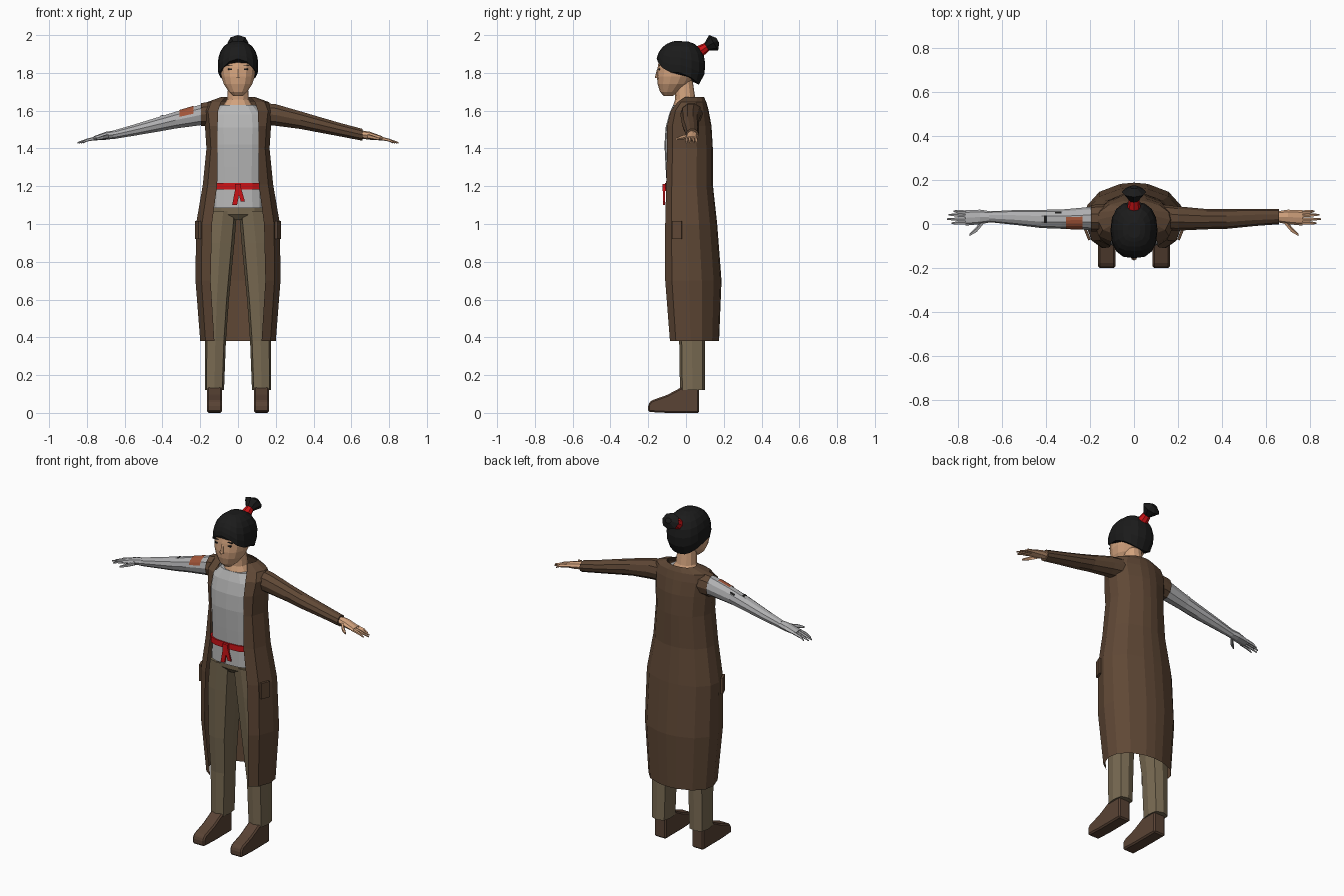
import bpy, bmesh, math
from mathutils import Vector as V

if "Cube" in bpy.data.objects:
    bpy.data.objects.remove(bpy.data.objects["Cube"])


def material(name, r, g, b):
    m = bpy.data.materials.new(name)
    m.diffuse_color = (r, g, b, 1)
    m.use_nodes = True
    m.node_tree.nodes["Principled BSDF"].inputs["Base Color"].default_value = m.diffuse_color
    return m


BROWN = material("coat brown", .115, .064, .036)
KHAKI = material("trouser khaki", .19, .145, .085)
LEATHER = material("boot leather", .10, .056, .035)
SHIRT = material("shirt grey", .47, .47, .47)
METAL = material("metal grey", .43, .43, .44)
SKIN = material("skin", .66, .37, .21)
BLACK = material("hair black", .011, .011, .011)
RED = material("red cloth", .60, .006, .008)
RUST = material("rust patch", .36, .09, .04)


def loft(name, parts, mat, caps=True, closed=True, bevel=0):
    """Skin each list of rings into a surface, all in one object."""
    bm = bmesh.new()
    for rings in parts:
        vs = [[bm.verts.new(p) for p in r] for r in rings]
        n = len(vs[0])
        for a, b in zip(vs, vs[1:]):
            for i in range(n if closed else n - 1):
                j = (i + 1) % n
                bm.faces.new((a[i], a[j], b[j], b[i]))
        if caps and closed:
            bm.faces.new(vs[0])
            bm.faces.new(vs[-1])
    bmesh.ops.recalc_face_normals(bm, faces=bm.faces)
    if bevel:
        bmesh.ops.bevel(bm, geom=bm.edges[:], offset=bevel, segments=1, affect='EDGES')
    me = bpy.data.meshes.new(name)
    bm.to_mesh(me)
    bm.free()
    me.materials.append(mat)
    ob = bpy.data.objects.new(name, me)
    bpy.context.collection.objects.link(ob)
    return ob


def power(c, p):
    return math.copysign(abs(c) ** (2 / p), c)


def zring(z, rx, yf, yb, n=12, p=2.4, cx=0):
    """Rounded horizontal ring between yf (front) and yb (back)."""
    out = []
    for i in range(n):
        a = 2 * math.pi * i / n - math.pi / 2
        out.append((cx + rx * power(math.cos(a), p),
                    (yf + yb) / 2 + (yb - yf) / 2 * power(math.sin(a), p), z))
    return out


def xring(s, x, y, z, ry, rz, n=10):
    """Ring across an arm, on side s."""
    return [(s * x, y + ry * math.cos(2 * math.pi * i / n),
             z + rz * math.sin(2 * math.pi * i / n)) for i in range(n)]


def box(x0, x1, y0, y1, z0, z1):
    return [[(x0, y0, z), (x1, y0, z), (x1, y1, z), (x0, y1, z)] for z in (z0, z1)]


# Coat body: open at the front, (z, opening half width, half width, front y, back y)
def coat_section(z, xin, xs, yf, yb):
    half = [(xin, 0), (xs * .86, .12), (xs, .42), (xs * .95, .65), (xs * .7, .86), (xs * .28, .98)]
    side = [(x, yf + (yb - yf) * t, z) for x, t in half]
    return side + [(0, yb, z)] + [(-x, y, z) for x, y, z in reversed(side)]


coat = [(.38, .125, .20, -.085, .175), (.70, .145, .225, -.11, .188), (1.0, .138, .222, -.11, .165),
        (1.21, .11, .186, -.105, .142), (1.40, .108, .167, -.10, .142), (1.52, .108, .175, -.10, .135),
        (1.60, .105, .185, -.08, .12), (1.645, .09, .165, -.045, .108), (1.672, .065, .09, -.005, .095)]
loft("coat_body", [[coat_section(*c) for c in coat]], BROWN, closed=False)

# Pocket flaps on the coat sides
for s, side in ((1, "left"), (-1, "right")):
    loft(side + "_pocket", [[[(s * .196, -.07, z), (s * .216, -.02, z),
                              (s * .228, -.024, z), (s * .208, -.074, z)] for z in (.92, 1.015)]], BROWN)

# Arms: (x, y, z, y radius, z radius)
ARM = [(.12, .03, 1.585, .06, .06), (.20, .025, 1.577, .055, .060), (.33, .022, 1.55, .046, .049),
       (.42, .023, 1.528, .045, .044), (.55, .03, 1.497, .039, .037), (.66, .033, 1.472, .034, .033)]
loft("coat_sleeve", [[xring(1, *a) for a in ARM]], BROWN)
loft("torn_sleeve", [[xring(-1, .11, .03, 1.585, .062, .064), xring(-1, .165, .027, 1.582, .062, .066),
                      xring(-1, .195, .026, 1.579, .060, .064)]], BROWN, caps=False)
TAPER = [.95, .95, .95, .92, .84, .72]
METAL_ARM = [(x, y, z, ry * k, rz * k) for (x, y, z, ry, rz), k in zip(ARM, TAPER)]
loft("metal_arm", [[xring(-1, *a) for a in METAL_ARM]], METAL)


def arm_point(x, deg, lift=.002):
    """Point just above the metal arm; 0 degrees is the back, 90 the top."""
    for a, b in zip(METAL_ARM, METAL_ARM[1:]):
        if a[0] <= x <= b[0]:
            t = (x - a[0]) / (b[0] - a[0])
            _, y, z, ry, rz = (p + (q - p) * t for p, q in zip(a, b))
            r = math.radians(deg)
            return (-x, y + (ry + lift) * math.cos(r), z + (rz + lift) * math.sin(r))


def arm_patch(name, x0, x1, d0, d1, mat):
    loft(name, [[[arm_point(x0 + (x1 - x0) * i / 2, d0 + (d1 - d0) * j / 5) for j in range(6)]
                 for i in range(3)]], mat, closed=False)


arm_patch("rust_patch", .235, .31, 80, 165, RUST)
arm_patch("elbow_gap", .395, .41, 70, 115, BLACK)
arm_patch("back_gap", .33, .36, 40, 55, BLACK)

# Hands
FINGERS = [(.052, .058, .82), (.037, .042, .842), (.02, .022, .85), (.005, .003, .83)]
for s, name, mat in ((1, "left_hand", SKIN), (-1, "metal_hand", METAL)):
    palm = [xring(s, .645, .033, 1.475, .024, .022, 8), xring(s, .70, .032, 1.467, .033, .021, 8),
            xring(s, .765, .028, 1.453, .035, .011, 8)]
    parts = [palm]
    for y0, y1, tip in FINGERS:
        parts.append([xring(s, .75, y0, 1.455, .0095, .010, 5),
                      xring(s, .80, (y0 + y1) / 2, 1.444, .0085, .008, 5),
                      xring(s, tip, y1, 1.43, .004, .004, 5)])
    parts.append([xring(s, .685, .012, 1.465, .016, .014, 5), xring(s, .715, -.025, 1.458, .014, .011, 5),
                  xring(s, .748, -.050, 1.45, .006, .006, 5)])
    loft(name, parts, mat)

# Shirt
loft("shirt", [[zring(z, rx, f, b, 16, 3) for z, rx, f, b in (
    (1.085, .145, -.104, .10), (1.20, .138, -.102, .10), (1.30, .138, -.108, .10), (1.42, .14, -.114, .10),
    (1.51, .145, -.108, .10), (1.58, .14, -.09, .09), (1.63, .095, -.068, .08))]], SHIRT)

# Sash with knot and two tails
loft("sash", [[zring(z, .148, -.110, .106, 16, 3) for z in (1.182, 1.216)]], RED)


def tail(x0, x1, z1, w):
    return [[(x - w, -.121, z), (x + w, -.121, z), (x + w, -.112, z), (x - w, -.112, z)]
            for x, z in ((x0, 1.195), (x1, z1))]


loft("sash_knot", [box(-.016, .016, -.124, -.105, 1.175, 1.213),
                   tail(0, -.018, 1.10, .013), tail(.004, .026, 1.118, .011)], RED)

# Trousers
loft("trouser_hips", [[zring(z, rx, f, b, 12, 2.8) for z, rx, f, b in (
    (1.02, .08, -.06, .08), (1.05, .145, -.085, .10), (1.13, .14, -.09, .098))]], KHAKI)
LEG = [(1.07, .078, .073, -.088, .105), (.90, .095, .076, -.08, .11), (.60, .112, .064, -.06, .105),
       (.38, .120, .056, -.036, .10), (.12, .125, .051, -.032, .10)]
# Boot side profile (y, z)
BOOT = [(.07, 0), (.07, .135), (-.025, .135), (-.10, .095), (-.185, .065), (-.2, .045), (-.2, .005), (-.1, 0)]
for s, side in ((1, "left"), (-1, "right")):
    loft(side + "_trouser_leg", [[zring(z, rx, f, b, 8, 3.2, s * cx) for z, cx, rx, f, b in LEG]], KHAKI)
    loft(side + "_boot", [[[(s * x, y, z) for y, z in BOOT] for x in (.085, .163)]], LEATHER, bevel=.008)

# Neck and head
loft("neck", [[zring(*r, 12, 2.1) for r in (
    (1.615, .088, -.072, .07), (1.66, .058, -.058, .05), (1.76, .05, -.06, .035))]], SKIN)
loft("head", [[zring(*r, 14, 2.2) for r in (
    (1.678, .025, -.118, -.07), (1.70, .05, -.138, -.035), (1.74, .077, -.150, .015), (1.78, .09, -.154, .045),
    (1.83, .096, -.15, .07), (1.88, .096, -.141, .078), (1.93, .08, -.11, .07))]], SKIN)
loft("nose", [[zring(1.772, .013, -.166, -.14, 6), zring(1.82, .007, -.154, -.138, 6)]], SKIN)
loft("eyes", [box(s * .043 - .011, s * .043 + .011, -.146, -.137, 1.816, 1.823) for s in (1, -1)], BLACK)
loft("eyebrows", [box(s * .045 - .015, s * .045 + .015, -.144, -.135, 1.838, 1.842) for s in (1, -1)], BLACK)

# Hair cap: rim is high at the forehead and low at the nape
ROWS, COLS = 7, 16
rings = []
for k in range(ROWS):
    ring = []
    for i in range(COLS):
        a = 2 * math.pi * i / COLS - math.pi / 2
        front = -math.sin(a)
        rim = 1.80 + (.075 * front ** 3 if front > 0 else .065 * front)
        z = rim + (1.968 - rim) * math.sin(math.pi / 2 * k / (ROWS - .7))
        h = (z - 1.84) / (.13 if z > 1.84 else .14)
        r = max(.05, 1 - abs(h) ** 2.3) ** (1 / 2.3)
        ring.append((.107 * r * power(math.cos(a), 2.4), -.028 + .130 * r * power(math.sin(a), 2.4), z))
    rings.append(ring)
loft("hair", [rings], BLACK)


# Tied ponytail: rings stacked along a line rising to the back
def tie_ring(y, z, rx, rv, n=8):
    c, u, v = V((0, y, z)), V((rx, 0, 0)), V((0, -.51, .86)) * rv
    return [c + u * math.cos(2 * math.pi * i / n) + v * math.sin(2 * math.pi * i / n) for i in range(n)]


loft("hair_band", [[tie_ring(.06, 1.905, .034, .034), tie_ring(.118, 1.943, .022, .022)]], RED)
loft("ponytail", [[tie_ring(.105, 1.935, .02, .02), tie_ring(.146, 1.96, .055, .047),
                   tie_ring(.168, 1.972, .02, .015)]], BLACK)
